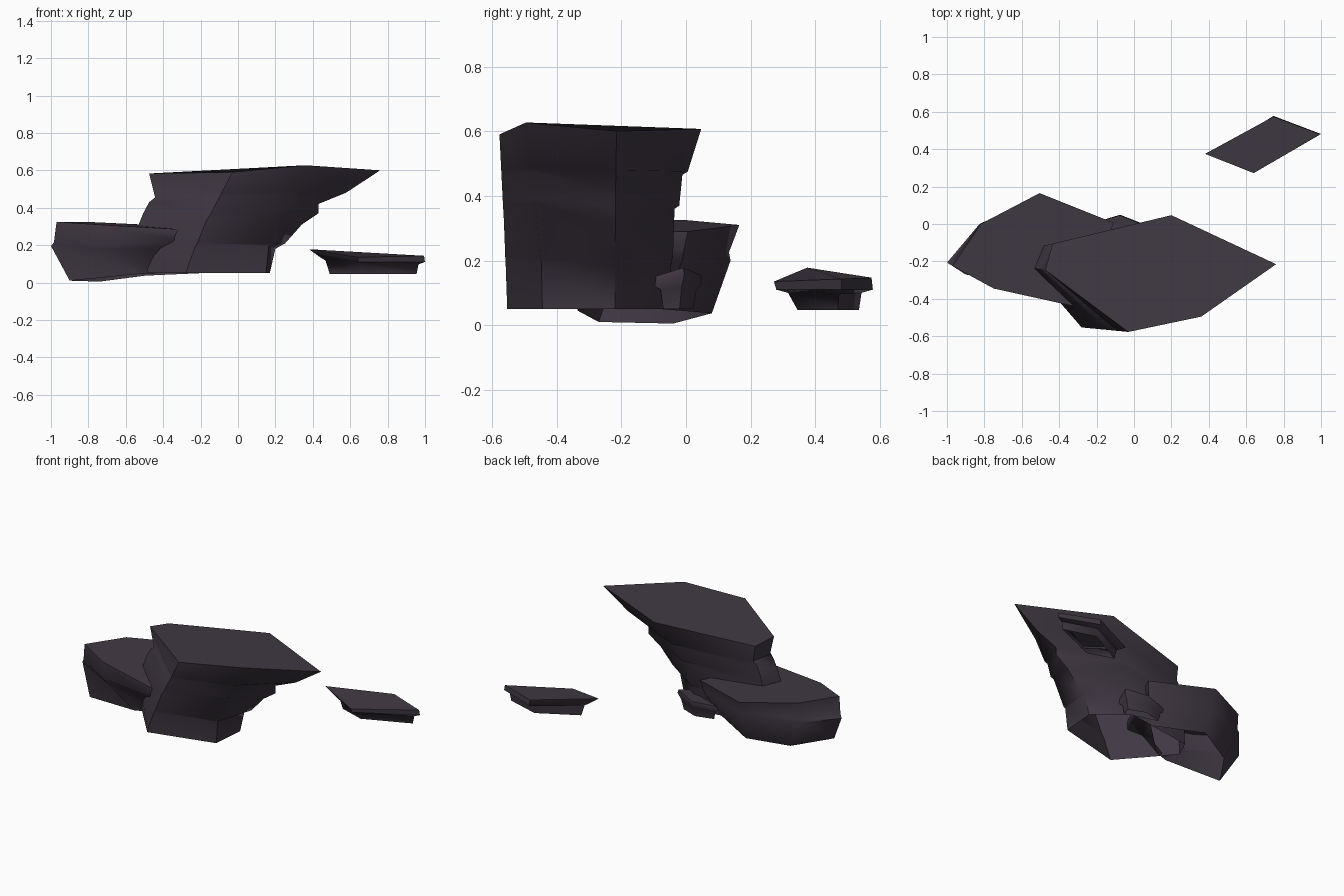
import bpy, bmesh, math
from mathutils import Vector

stone = bpy.data.materials.new("dark purple grey stone")
stone.diffuse_color = (0.052, 0.040, 0.057, 1)


def rock(name, corners):
    """Each corner column: top point, base point, then (inset, height) ledge steps.
    Inset 0 lies under the top corner, 1 over the base corner. The base is open."""
    bm = bmesh.new()
    columns = []
    for top, base, steps in corners:
        t, b = Vector(top), Vector(base)
        pts = [t]
        for f, z in steps:
            p = t.lerp(b, f)
            p.z = z
            pts.append(p)
        pts.append(b)
        columns.append([bm.verts.new(p) for p in pts])
    n = len(columns)
    for i in range(n):
        a, b = columns[i], columns[(i + 1) % n]
        for k in range(len(a) - 1):
            bm.faces.new((a[k], a[k + 1], b[k + 1], b[k]))
    bm.faces.new([c[0] for c in columns])
    bmesh.ops.recalc_face_normals(bm, faces=bm.faces)
    mesh = bpy.data.meshes.new(name)
    bm.to_mesh(mesh)
    bm.free()
    mesh.materials.append(stone)
    ob = bpy.data.objects.new(name, mesh)
    bpy.context.collection.objects.link(ob)
    bpy.ops.object.select_all(action='DESELECT')
    ob.select_set(True)
    bpy.context.view_layer.objects.active = ob
    bpy.ops.object.shade_smooth_by_angle(angle=math.radians(52))
    return ob


# Tall overhanging rock with three ledges
right = ((.76, -.215, .60), (.17, -.22, .05),
         [(.31, .48), (.56, .42), (.56, .37), (.71, .31), (.86, .21), (.95, .18)])
back = ((.20, .047, .607), (-.03, -.05, .05),
        [(.43, .475), (.60, .465), (.70, .37), (.85, .36), (.90, .21), (.95, .20)])
back_left = ((-.435, -.105, .56), (-.50, -.12, .05),
             [(-.2, .46), (.2, .43), (.5, .37), (.7, .31), (.85, .21), (.95, .18)])
left = ((-.475, -.245, .583), (-.555, -.235, .05),
        [(-.4, .455), (0, .43), (.4, .37), (.7, .31), (.85, .21), (.95, .18)])
front = ((-.03, -.577, .59), (-.28, -.553, .05),
         [(.24, .475), (.26, .465), (.46, .37), (.56, .33), (.75, .21), (.80, .19)])
front_right = ((.36, -.495, .627), (.15, -.444, .05),
               [(.29, .487), (.38, .475), (.48, .39), (.57, .38), (.88, .205), (.93, .195)])
rock("tall_overhanging_rock", [right, back, back_left, left, front, front_right])

# Low wide rock on the left
rock("low_wide_rock", [
    ((-.97, -.225, .325), (-.90, -.27, .01), [(-.2, .215), (-.42, .195)]),
    ((-.75, -.345, .31), (-.53, -.335, .045), [(.0, .20), (.12, .18)]),
    ((-.32, -.44, .285), (-.44, -.31, .05), [(0, .225), (.5, .18)]),
    ((-.107, .006, .29), (-.20, -.08, .05), [(.15, .23), (.2, .20)]),
    ((-.505, .165, .31), (-.495, .08, .037), [(.38, .225), (.32, .20)]),
    ((-.82, 0, .325), (-.74, -.04, .005), [(.08, .22), (-.05, .195)]),
])

# Small flat rock off to the right
rock("small_flat_rock", [
    ((.38, .375, .178), (.49, .40, .047), [(.6, .13), (.8, .118)]),
    ((.64, .272, .135), (.66, .345, .047), [(.1, .11), (.6, .10)]),
    ((.995, .48, .143), (.955, .47, .047), [(-.12, .11), (.75, .097)]),
    ((.745, .574, .147), (.74, .535, .047), [(-.1, .11), (.8, .10)]),
])

# Tiny flat rock tucked behind the two big ones
rock("tiny_flat_rock", [
    ((.06, -.008, .178), (.03, -.02, .05), [(-.2, .155), (.5, .115)]),
    ((-.075, .047, .155), (-.08, .022, .05), [(-.1, .13), (.6, .105)]),
    ((-.23, .00, .145), (-.20, -.01, .05), [(-.1, .12), (.6, .105)]),
    ((.035, -.092, .152), (.02, -.07, .05), [(-.2, .12), (.6, .11)]),
])
